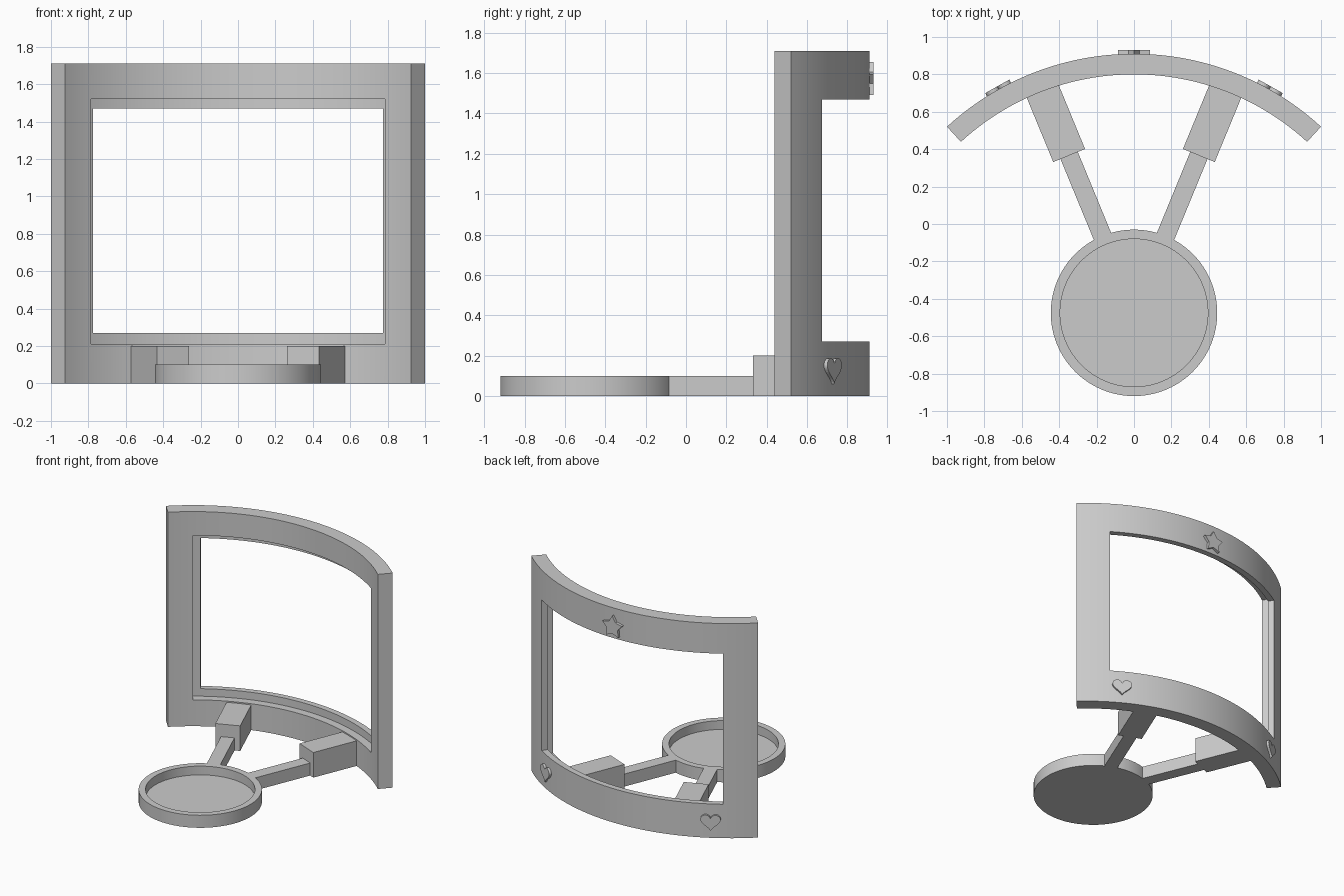
import bpy, bmesh
from math import sin, cos, pi, radians
from mathutils import Vector

cube = bpy.data.objects.get("Cube")
if cube:
    bpy.data.objects.remove(cube, do_unlink=True)

GREY = (0.6, 0.6, 0.6, 1)
mat = bpy.data.materials.new("plain_grey")
mat.use_nodes = True
mat.diffuse_color = GREY
mat.node_tree.nodes["Principled BSDF"].inputs["Base Color"].default_value = GREY

ARC_Y = -0.567            # centre of the curved frame
R_IN, R_LIP, R_OUT = 1.367, 1.43, 1.477
DISC_Y = -0.475           # centre of the tray
ARM_ANGLE = radians(22.4)


def finish(name, bm):
    """Turn a bmesh into an object with the grey material."""
    bmesh.ops.recalc_face_normals(bm, faces=bm.faces)
    mesh = bpy.data.meshes.new(name)
    bm.to_mesh(mesh)
    bm.free()
    mesh.materials.append(mat)
    obj = bpy.data.objects.new(name, mesh)
    bpy.context.collection.objects.link(obj)
    return obj


def activate(obj):
    bpy.ops.object.select_all(action="DESELECT")
    obj.select_set(True)
    bpy.context.view_layer.objects.active = obj


def smooth(obj):
    activate(obj)
    bpy.ops.object.shade_smooth_by_angle(angle=radians(30))


def prism(name, points, direction):
    """Extrude a planar outline along a vector."""
    bm = bmesh.new()
    face = bm.faces.new([bm.verts.new(p) for p in points])
    result = bmesh.ops.extrude_face_region(bm, geom=[face], use_keep_orig=True)
    verts = [g for g in result["geom"] if isinstance(g, bmesh.types.BMVert)]
    bmesh.ops.translate(bm, verts=verts, vec=direction)
    return finish(name, bm)


def polar(r, a, z=0.0):
    return Vector((r * sin(a), ARC_Y + r * cos(a), z))


def arc_slab(name, r0, r1, half_deg, z0, z1, steps=48):
    """Curved wall around the arc centre."""
    half = radians(half_deg)
    angles = [-half + 2 * half * i / steps for i in range(steps + 1)]
    outline = [polar(r1, a, z0) for a in angles]
    outline += [polar(r0, a, z0) for a in reversed(angles)]
    return prism(name, outline, Vector((0, 0, z1 - z0)))


# Curved frame with a stepped window opening
frame = arc_slab("curved_frame", R_IN, R_OUT, 42.6, 0, 1.71)
cutters = [arc_slab("opening_cutter", 1.2, 1.6, 32.8, 0.27, 1.47),
           arc_slab("rebate_cutter", 1.25, R_LIP, 35.05, 0.21, 1.52)]
for cutter in cutters:
    cutter.hide_render = True
    mod = frame.modifiers.new("cut", "BOOLEAN")
    mod.operation = "DIFFERENCE"
    mod.solver = "EXACT"
    mod.object = cutter
    activate(frame)
    bpy.ops.object.modifier_apply(modifier=mod.name)
    bpy.data.objects.remove(cutter, do_unlink=True)
smooth(frame)

# Round tray with a raised rim
bm = bmesh.new()
profile = [(0, 0), (0.445, 0), (0.445, 0.1), (0.395, 0.1), (0.395, 0.03), (0, 0.03)]
verts = [bm.verts.new((r, DISC_Y, z)) for r, z in profile]
edges = [bm.edges.new(pair) for pair in zip(verts, verts[1:])]
bmesh.ops.spin(bm, geom=verts + edges, cent=(0, DISC_Y, 0), axis=(0, 0, 1),
               angle=2 * pi, steps=96)
bmesh.ops.remove_doubles(bm, verts=bm.verts, dist=0.0001)
smooth(finish("round_tray", bm))


def bar(name, side, near, far, width, height):
    """Straight bar radiating from the tray centre."""
    along = Vector((side * sin(ARM_ANGLE), cos(ARM_ANGLE), 0))
    across = Vector((along.y, -along.x, 0)) * width / 2
    base = Vector((0, DISC_Y, 0))
    a, b = base + along * near, base + along * far
    prism(name, [a - across, a + across, b + across, b - across],
          Vector((0, 0, height)))


def badge(name, outline, angle, z, r0, r1):
    """Flat raised shape facing outward from the frame."""
    out = Vector((sin(angle), cos(angle), 0))
    tangent = Vector((cos(angle), -sin(angle), 0))
    centre = polar(r0, angle, z)
    prism(name, [centre + tangent * u + Vector((0, 0, v)) for u, v in outline],
          out * (r1 - r0))


# Arms, sockets and heart badges on both sides
heart = []
for i in range(48):
    t = 2 * pi * i / 48
    v = 13 * cos(t) - 5 * cos(2 * t) - 2 * cos(3 * t) - cos(4 * t)
    heart.append((0.0046 * 16 * sin(t) ** 3, 0.0044 * v))
for label, side in (("left", 1), ("right", -1)):
    bar(label + "_arm", side, 0.42, 0.95, 0.1, 0.1)
    bar(label + "_socket", side, 0.91, 1.33, 0.184, 0.2)
    badge(label + "_heart", heart, side * radians(29.3), 0.135, 1.46, 1.494)

# Star badge at the top centre of the back
star = []
for i in range(10):
    r = 0.05 if i % 2 else 0.09
    star.append((r * sin(pi * i / 5), r * cos(pi * i / 5)))
badge("star", star, 0, 1.565, 1.46, 1.497)
